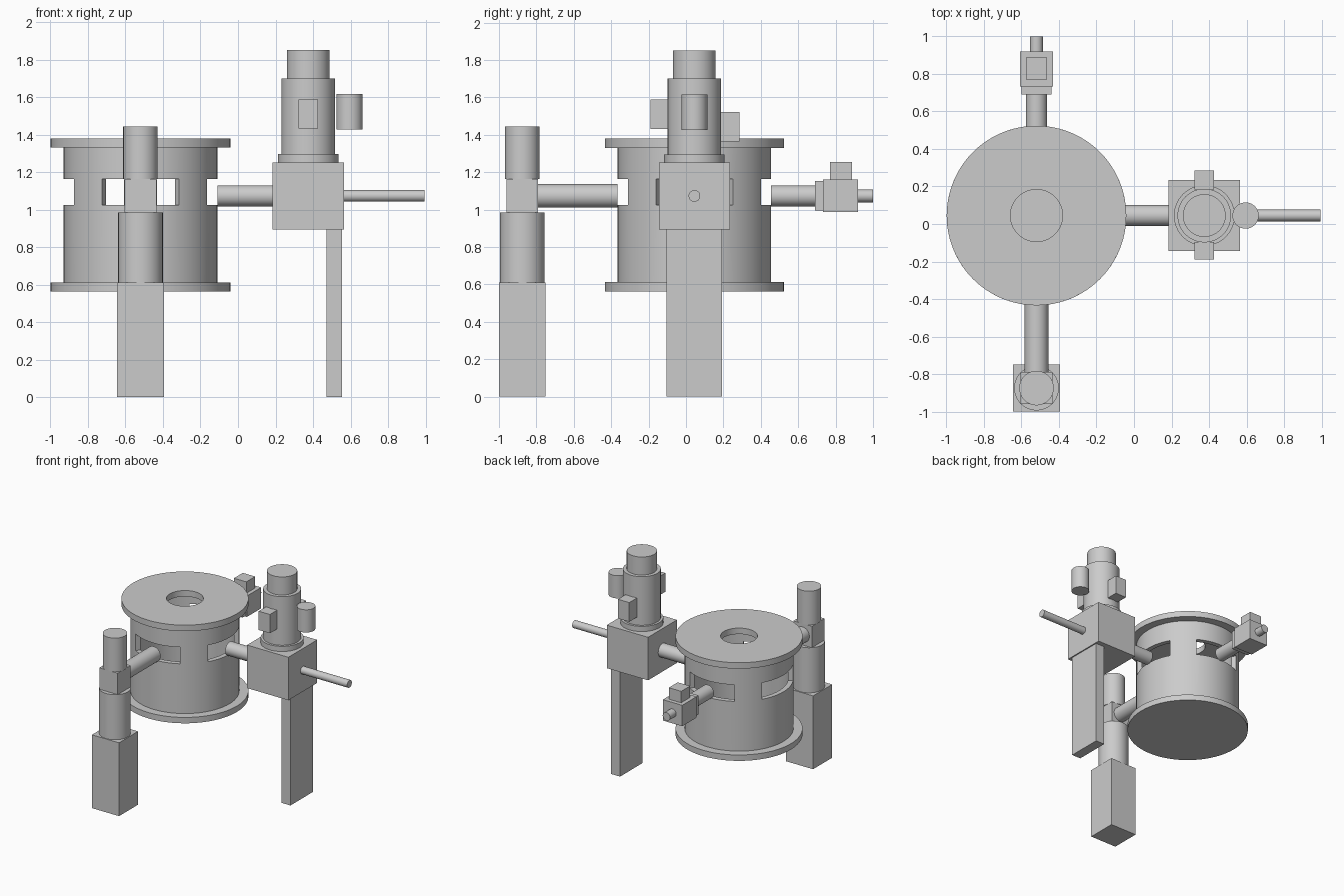
import bpy
import bmesh
from math import cos, sin, pi, radians
from mathutils import Matrix, Vector

if "Cube" in bpy.data.objects:
    bpy.data.objects.remove(bpy.data.objects["Cube"], do_unlink=True)

grey = bpy.data.materials.new("plain grey")
grey.use_nodes = True
colour = (0.6, 0.6, 0.6, 1)
grey.diffuse_color = colour
grey.node_tree.nodes["Principled BSDF"].inputs["Base Color"].default_value = colour


def finish(name, bm, thickness=0):
    """Turn a bmesh into a shaded, coloured object."""
    bmesh.ops.recalc_face_normals(bm, faces=bm.faces)
    mesh = bpy.data.meshes.new(name)
    bm.to_mesh(mesh)
    bm.free()
    mesh.materials.append(grey)
    ob = bpy.data.objects.new(name, mesh)
    bpy.context.collection.objects.link(ob)
    bpy.ops.object.select_all(action="DESELECT")
    ob.select_set(True)
    bpy.context.view_layer.objects.active = ob
    if thickness:
        mod = ob.modifiers.new("wall", "SOLIDIFY")
        mod.thickness = thickness
        mod.offset = -1
        bpy.ops.object.modifier_apply(modifier=mod.name)
    bpy.ops.object.shade_smooth_by_angle(angle=radians(30))
    return ob


def box(name, x, y, z):
    """Box from (low, high) ranges on each axis."""
    bm = bmesh.new()
    size = [b - a for a, b in (x, y, z)]
    mid = [(a + b) / 2 for a, b in (x, y, z)]
    bmesh.ops.create_cube(bm, size=1, matrix=Matrix.Translation(mid) @ Matrix.Diagonal((*size, 1)))
    return finish(name, bm)


def rod(name, start, end, radius, segments=64):
    """Capped cylinder between two points."""
    start, end = Vector(start), Vector(end)
    axis = end - start
    turn = axis.to_track_quat("Z", "Y").to_matrix().to_4x4()
    bm = bmesh.new()
    bmesh.ops.create_cone(bm, cap_ends=True, segments=segments, radius1=radius, radius2=radius,
                          depth=axis.length, matrix=Matrix.Translation((start + end) / 2) @ turn)
    return finish(name, bm)


def post(name, x, y, z, radius):
    return rod(name, (x, y, z[0]), (x, y, z[1]), radius)


def around(middle, half):
    return (middle - half, middle + half)


VX, CY = -0.52, 0.045      # vessel axis
PORT = 1.073               # height of the side ports
BODY, FLANGE = 0.41, 0.479

# Hollow vessel wall with four windows
bm = bmesh.new()
steps = 72
levels = (0.61, 1.025, 1.163, 1.33)
rings = [[bm.verts.new((VX + BODY * cos(2 * pi * i / steps), CY + BODY * sin(2 * pi * i / steps), z))
          for i in range(steps)] for z in levels]
for band in range(3):
    for i in range(steps):
        angle = (i + 0.5) * 360 / steps
        off_axis = abs((angle + 45) % 90 - 45)
        if band == 1 and off_axis < 30:
            continue
        j = (i + 1) % steps
        low, high = rings[band], rings[band + 1]
        bm.faces.new((low[i], low[j], high[j], high[i]))
finish("vessel_wall", bm, thickness=0.04)

# Solid base flange and pierced lid
post("base_flange", VX, CY, (0.563, 0.612), FLANGE)
bm = bmesh.new()
hole = 0.139
corners = [(hole, 1.33), (FLANGE, 1.33), (FLANGE, 1.38), (hole, 1.38)]
verts = [bm.verts.new((VX + r, CY, z)) for r, z in corners]
edges = [bm.edges.new((verts[k], verts[(k + 1) % 4])) for k in range(4)]
bmesh.ops.spin(bm, geom=verts + edges, cent=(VX, CY, 0), axis=(0, 0, 1),
               angle=2 * pi, steps=steps, use_duplicate=False)
bmesh.ops.remove_doubles(bm, verts=bm.verts, dist=0.0001)
finish("vessel_lid", bm)

# Side tower: leg, gearbox, stacked motor
TX = 0.375
rod("side_port", (VX + BODY, CY, PORT), (0.19, CY, PORT), 0.056)
box("side_gearbox", around(TX, 0.19), around(CY, 0.19), (0.894, 1.252))
box("side_leg", (0.472, 0.555), around(CY, 0.148), (0, 0.894))
for name, z, radius in (("motor_collar", (1.252, 1.295), 0.162),
                        ("motor_body", (1.295, 1.7), 0.143),
                        ("motor_cap", (1.7, 1.85), 0.114)):
    post(name, TX, CY, z, radius)
post("side_canister", 0.595, CY, (1.426, 1.615), 0.07)
box("front_terminal", around(TX, 0.052), (CY - 0.235, CY - 0.14), (1.432, 1.588))
box("back_terminal", around(TX, 0.052), (CY + 0.14, CY + 0.24), (1.363, 1.523))
rod("side_handle", (0.56, CY, PORT), (0.995, CY, PORT), 0.031)

# Front column
FY = -0.875
rod("front_port", (VX, CY - BODY, PORT), (VX, FY + 0.08, PORT), 0.063)
box("front_leg", around(VX, 0.125), around(FY, 0.125), (0, 0.61))
post("front_lower_cylinder", VX, FY, (0.61, 0.985), 0.119)
box("front_block", around(VX, 0.085), around(FY, 0.085), (0.985, 1.163))
post("front_upper_cylinder", VX, FY, (1.163, 1.443), 0.092)

# Back valve
rod("back_port", (VX, CY + BODY, PORT), (VX, 0.7, PORT), 0.056)
box("back_plate", around(VX, 0.079), (0.69, 0.732), around(PORT, 0.079))
box("back_block", around(VX, 0.089), (0.732, 0.92), around(PORT, 0.087))
box("back_top_block", around(VX, 0.057), (0.77, 0.887), (1.16, 1.255))
rod("back_stem", (VX, 0.915, PORT), (VX, 1, PORT), 0.034)
